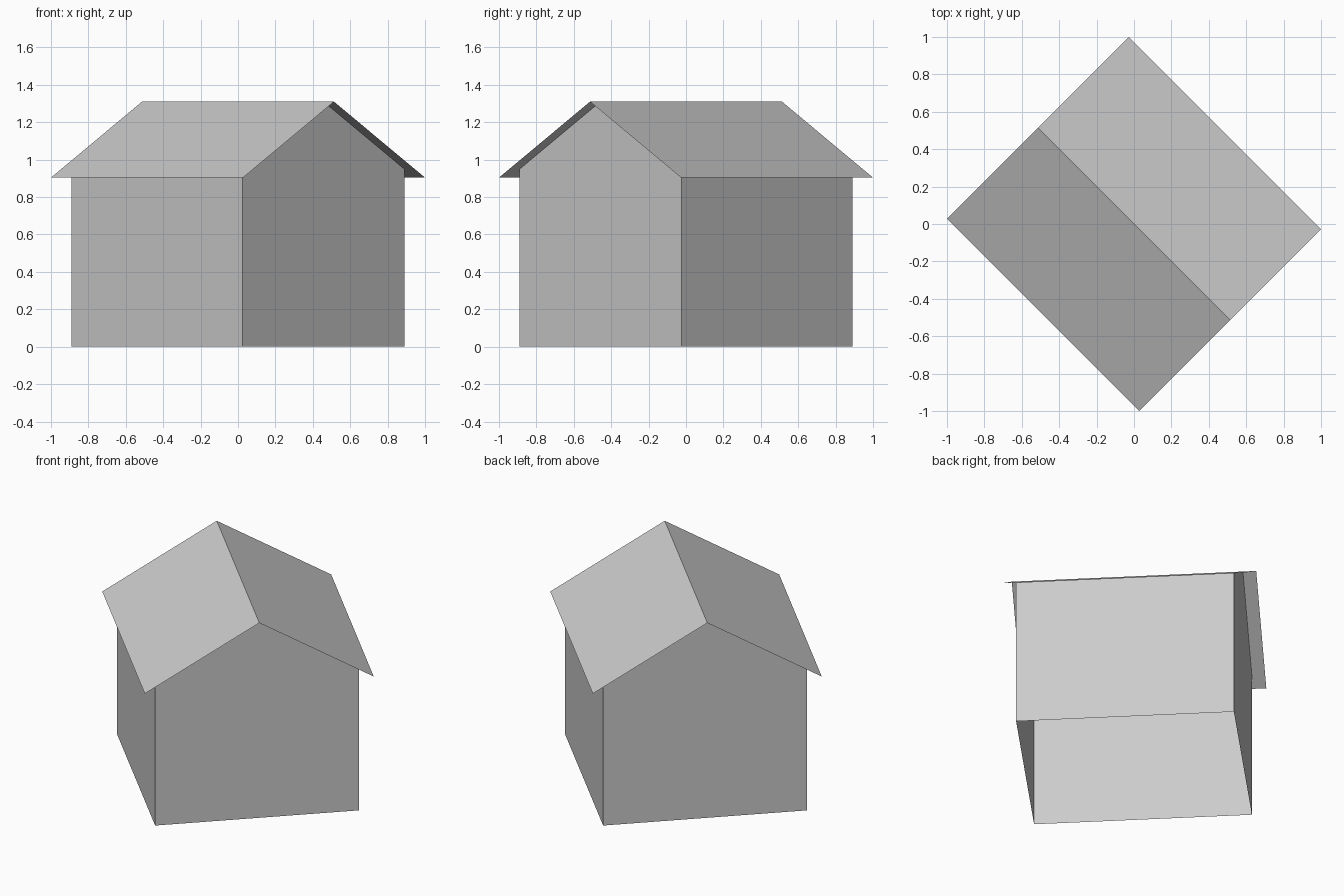
import bpy
import bmesh
import math
from mathutils import Matrix

cube = bpy.data.objects.get("Cube")
if cube:
    bpy.data.objects.remove(cube, do_unlink=True)

RIDGE_Z, EAVE_Z = 1.31, 0.904
ROOF_HALF_LENGTH, ROOF_HALF_WIDTH = 0.726, 0.688
WALL_HALF_LENGTH, WALL_HALF_WIDTH = 0.647, 0.612
SLOPE = (RIDGE_Z - EAVE_Z) / ROOF_HALF_WIDTH
WALL_TOP = RIDGE_Z - SLOPE * WALL_HALF_WIDTH
TURN = Matrix.Rotation(math.radians(-45), 4, 'Z')

grey = bpy.data.materials.new("plain grey")
grey.use_nodes = True
colour = (0.6, 0.6, 0.6, 1)
grey.diffuse_color = colour
grey.node_tree.nodes["Principled BSDF"].inputs["Base Color"].default_value = colour


def make_object(name, bm):
    """Turn the finished shell diagonally and add it to the scene."""
    bm.transform(TURN)
    mesh = bpy.data.meshes.new(name)
    bm.to_mesh(mesh)
    bm.free()
    mesh.materials.append(grey)
    obj = bpy.data.objects.new(name, mesh)
    bpy.context.collection.objects.link(obj)


def extrude_profile(profile, half_length):
    """Sweep an open profile of (y, z) points along the ridge direction."""
    bm = bmesh.new()
    ends = [[bm.verts.new((x, y, z)) for y, z in profile]
            for x in (-half_length, half_length)]
    back, front = ends
    for i in range(len(profile) - 1):
        bm.faces.new((back[i], front[i], front[i + 1], back[i + 1]))
    return bm, ends


# Roof: two thin sloping sheets meeting at the ridge
roof, _ = extrude_profile([(-ROOF_HALF_WIDTH, EAVE_Z), (0, RIDGE_Z),
                           (ROOF_HALF_WIDTH, EAVE_Z)], ROOF_HALF_LENGTH)
make_object("roof", roof)

# Walls: two long sides and two gable ends, open underneath
walls = bmesh.new()
w, l = WALL_HALF_WIDTH, WALL_HALF_LENGTH
gable = [(-w, 0), (w, 0), (w, WALL_TOP), (0, RIDGE_Z), (-w, WALL_TOP)]
back, front = [[walls.verts.new((x, y, z)) for y, z in gable] for x in (-l, l)]
walls.faces.new(front)
walls.faces.new(back[::-1])
walls.faces.new((back[1], back[2], front[2], front[1]))
walls.faces.new((back[4], back[0], front[0], front[4]))
make_object("walls", walls)
